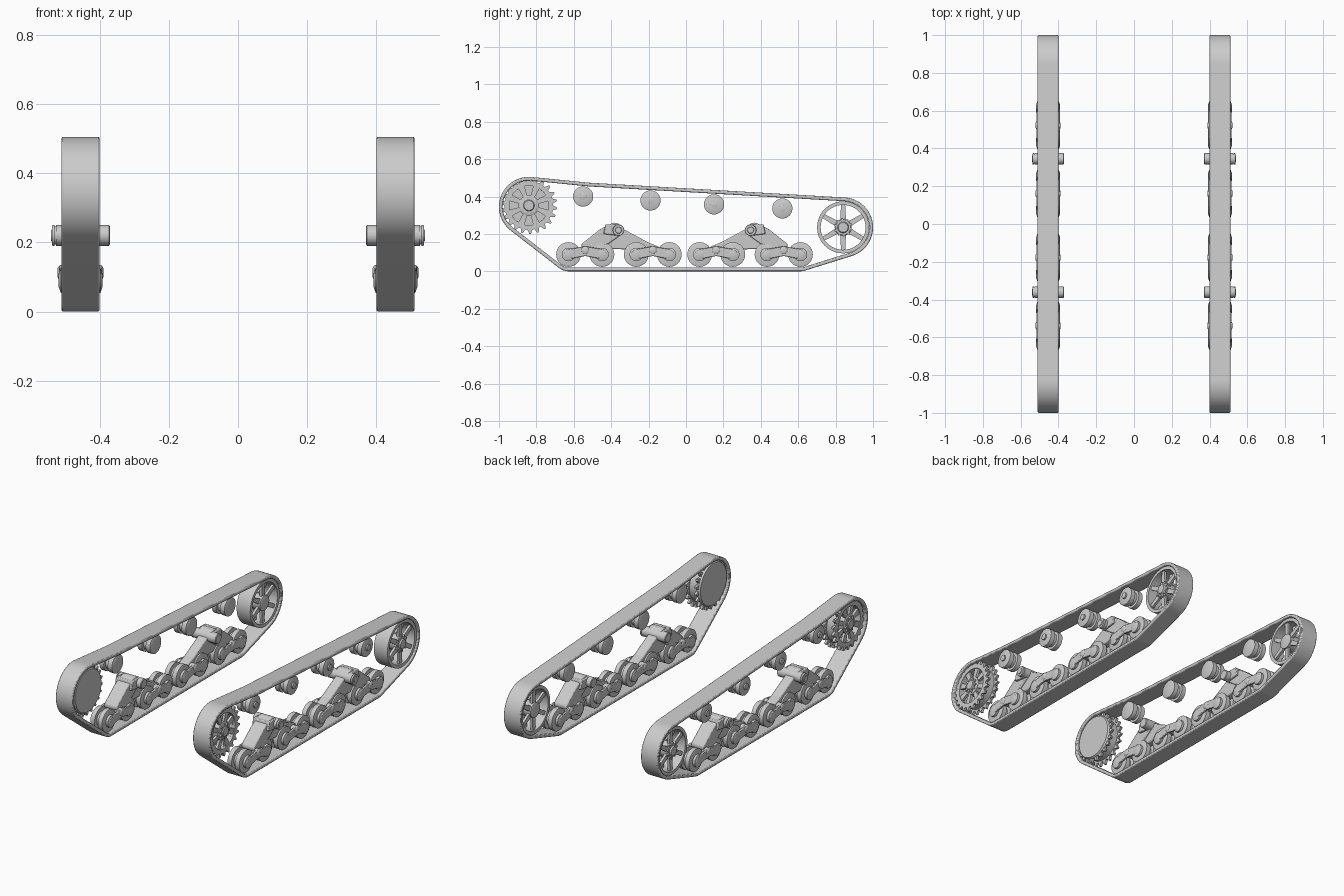
import bpy, bmesh
from math import sin, cos, pi, radians
from mathutils import Vector
from mathutils.geometry import convex_hull_2d

cube = bpy.data.objects.get("Cube")
if cube:
    bpy.data.objects.remove(cube, do_unlink=True)

grey = bpy.data.materials.new("light_grey_metal")
grey.use_nodes = True
grey.diffuse_color = (0.6, 0.6, 0.6, 1)
grey.node_tree.nodes["Principled BSDF"].inputs["Base Color"].default_value = (0.6, 0.6, 0.6, 1)

MID = 0.455  # centre plane of one track unit


def finish(name, bm, bevel=0):
    """Turn a bmesh into an object mirrored onto both sides."""
    bmesh.ops.recalc_face_normals(bm, faces=bm.faces)
    mesh = bpy.data.meshes.new(name)
    bm.to_mesh(mesh)
    bm.free()
    mesh.materials.append(grey)
    mesh.shade_smooth()
    mesh.set_sharp_from_angle(angle=radians(32))
    ob = bpy.data.objects.new(name, mesh)
    bpy.context.collection.objects.link(ob)
    if bevel:
        mod = ob.modifiers.new("rounded_edges", 'BEVEL')
        mod.width, mod.segments = bevel, 2
        mod.limit_method = 'ANGLE'
    mod = ob.modifiers.new("both_sides", 'MIRROR')
    mod.use_mirror_merge = False
    return ob


def arc(y, z, r, a0=0, a1=360, n=32, closed=True):
    steps = n if closed else n - 1
    return [(y + r * cos(radians(a0 + (a1 - a0) * i / steps)),
             z + r * sin(radians(a0 + (a1 - a0) * i / steps))) for i in range(n)]


def toothed(y, z, root, tip, teeth):
    pts = []
    for i in range(teeth):
        for f, r in ((0.0, root), (0.3, root), (0.55, tip), (0.75, tip)):
            a = (i + f) * 2 * pi / teeth
            pts.append((y + r * cos(a), z + r * sin(a)))
    return pts


def hull(*circles):
    pts = [Vector(p) for c in circles for p in arc(*c, n=24)]
    return [tuple(pts[i]) for i in convex_hull_2d(pts)]


def plate(bm, outline, x0, x1):
    a, b = [[bm.verts.new((x, y, z)) for y, z in outline] for x in (x0, x1)]
    bm.faces.new(a)
    bm.faces.new(b)
    for i in range(len(a)):
        bm.faces.new((a[i - 1], a[i], b[i], b[i - 1]))


def ring(bm, outer, inner, x0, x1):
    loops = [[bm.verts.new((x, y, z)) for y, z in o]
             for x, o in ((x0, outer), (x1, outer), (x1, inner), (x0, inner))]
    for k in range(4):
        p, q = loops[k - 1], loops[k]
        for i in range(len(p)):
            bm.faces.new((p[i - 1], p[i], q[i], q[i - 1]))


def lathe(bm, y, z, profile, n=32):
    """Revolve (x, radius) pairs round an axle, with flat end caps."""
    loops = [[bm.verts.new((x, *p)) for p in arc(y, z, r, n=n)] for x, r in profile]
    for p, q in zip(loops, loops[1:]):
        for i in range(n):
            bm.faces.new((p[i - 1], p[i], q[i], q[i - 1]))
    bm.faces.new(loops[0])
    bm.faces.new(loops[-1])


def spokes(bm, y, z, r0, r1, w0, w1, count, start, x0, x1):
    for k in range(count):
        a = radians(start) + 2 * pi * k / count
        plate(bm, [(y + r * cos(a) - w * sin(a), z + r * sin(a) + w * cos(a))
                   for r, w in ((r0, -w0), (r1, -w1), (r1, w1), (r0, w0))], x0, x1)


# Track band
def band_path(t):
    return (arc(-.84, .345, .16 - t, 84, 232, 32, False)
            + arc(-.625, .09, .09 - t, 232, 270, 9, False)
            + arc(.61, .09, .09 - t, 270, 287.5, 6, False)
            + arc(.84, .235, .16 - t, 287.5, 446.5, 32, False)
            + [(-.52, .474 - t)])


bm = bmesh.new()
ring(bm, band_path(0), band_path(.02), .4, .51)
finish("track_band", bm, .005)

# Drive sprocket: two toothed rims, solid inner disc, spoked outer face
sy, sz = -.84, .352
bm = bmesh.new()
teeth = toothed(sy, sz, .13, .152, 22)
ring(bm, teeth, arc(sy, sz, .105, n=len(teeth)), .48, .495)
plate(bm, teeth, .415, .43)
ring(bm, arc(sy, sz, .122), arc(sy, sz, .105), .43, .48)
lathe(bm, sy, sz, [(.405, .125), (.415, .13)])
spokes(bm, sy, sz, .04, .108, .01, .018, 8, 22.5, .475, .49)
finish("drive_sprocket", bm)
bm = bmesh.new()
lathe(bm, sy, sz, [(.43, .055), (.492, .055), (.495, .05)])
plate(bm, toothed(sy, sz, .034, .046, 10), .495, .503)
lathe(bm, sy, sz, [(.503, .03), (.508, .026)])
finish("sprocket_hub", bm)

# Rear idler wheel: open rim with two layers of spokes
iy, iz = .84, .235
bm = bmesh.new()
ring(bm, arc(iy, iz, .139, n=48), arc(iy, iz, .12, n=48), .41, .5)
for x in (.42, .475):
    spokes(bm, iy, iz, .03, .125, .016, .011, 6, 90, x, x + .015)
finish("idler_wheel", bm)
bm = bmesh.new()
lathe(bm, iy, iz, [(.408, .035), (.412, .045), (.492, .045), (.496, .04)])
plate(bm, toothed(iy, iz, .036, .05, 10), .485, .5)
lathe(bm, iy, iz, [(.5, .03), (.508, .026)])
finish("idler_hub", bm)

# Return rollers
for y, z in ((-.55, .4), (-.19, .379), (.15, .358), (.515, .336)):
    bm = bmesh.new()
    lathe(bm, y, z, [(.41, .045), (.414, .054), (.442, .054), (.444, .04), (.466, .04),
                     (.468, .054), (.496, .054), (.5, .045)])
    lathe(bm, y, z, [(.5, .018), (.508, .018), (.51, .01)], 20)
    finish("return_roller", bm)

# Suspension: front and rear units are mirror images along the length
for s in (-1, 1):
    def at(y):
        return s * y - .008

    for y in (.081, .258, .441, .62):
        bm = bmesh.new()
        lathe(bm, at(y), .09, [(.412, .052), (.416, .066), (.443, .066), (.445, .045),
                               (.465, .045), (.467, .066), (.494, .066), (.498, .052)])
        lathe(bm, at(y), .09, [(.392, .02), (.398, .036), (.512, .036), (.518, .02)])
        finish("road_wheel", bm)

    # Bogie arms link each wheel pair on both faces
    for y0, y1 in ((.081, .258), (.441, .62)):
        mid = (y0 + y1) / 2
        bm = bmesh.new()
        for x0, x1 in ((.393, .405), (.505, .517)):
            for y in (y0, y1):
                plate(bm, hull((at(y), .092, .026), (at(mid), .108, .026)), x0, x1)
        lathe(bm, at(mid), .112, [(.388, .012), (.394, .022), (.516, .022), (.522, .012)])
        finish("bogie_arm", bm, .003)

    # Rocker beam with hump, tail and pivot pin
    py = .353
    bm = bmesh.new()
    plate(bm, hull((at(.53), .135, .022), (at(.43), .185, .045), (at(py + .02), .22, .04)),
          MID - .042, MID + .042)
    plate(bm, hull((at(.43), .15, .03), (at(py), .2, .035), (at(.2), .135, .02)),
          MID - .03, MID + .03)
    plate(bm, hull((at(.2), .13, .025), (at(.15), .115, .02)), MID - .03, MID + .03)
    finish("rocker_beam", bm, .006)
    bm = bmesh.new()
    lathe(bm, at(py), .22, [(.37, .026), (.373, .03), (.526, .03), (.526, .026),
                            (.53, .026), (.53, .031), (.537, .029)])
    lathe(bm, at(py), .22, [(.537, .018), (.54, .016)], 20)
    finish("pivot_pin", bm)
    bm = bmesh.new()
    plate(bm, [(at(py + dy), z) for dy, z in ((.0, .25), (.07, .25), (.08, .2), (.0, .19))],
          MID - .055, MID + .055)
    finish("pivot_bracket", bm, .004)
